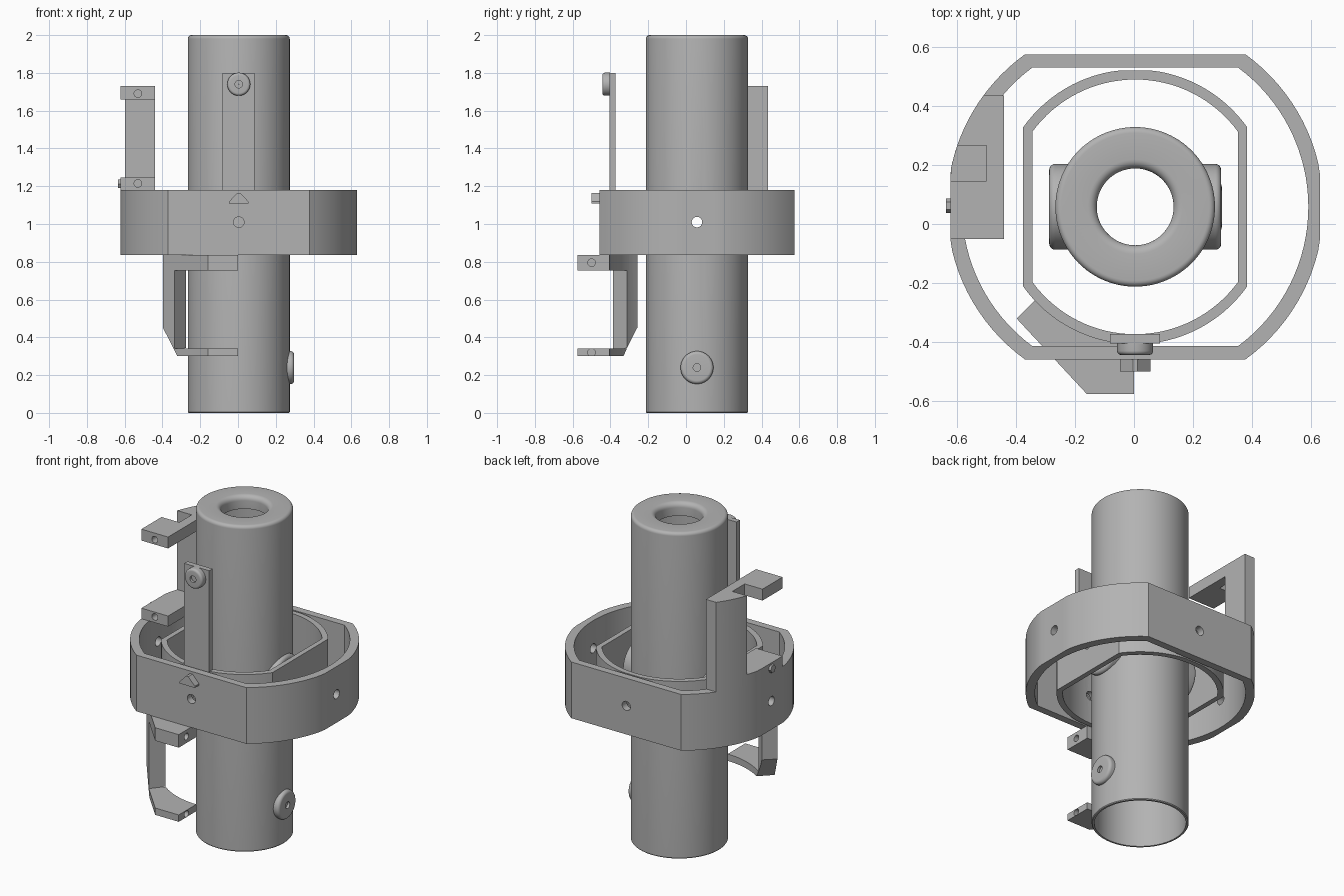
import bpy, bmesh, math
from mathutils import Vector, Matrix

if "Cube" in bpy.data.objects:
    bpy.data.objects.remove(bpy.data.objects["Cube"])

CX, CY, PZ = 0.004, 0.058, 1.01      # tube axis and pivot height
grey = bpy.data.materials.new("grey_metal")
grey.diffuse_color = (0.45, 0.45, 0.45, 1)
grey.use_nodes = True
grey.node_tree.nodes["Principled BSDF"].inputs["Base Color"].default_value = grey.diffuse_color
AXES = {"z": Matrix.Identity(3),
        "x": Matrix(((0, 0, 1), (1, 0, 0), (0, 1, 0))),
        "y": Matrix(((1, 0, 0), (0, 0, -1), (0, 1, 0)))}   # points to the front


def finish(name, bm, loc=(0, 0, 0), axis="z"):
    bmesh.ops.transform(bm, matrix=Matrix.Translation(loc) @ AXES[axis].to_4x4(), verts=bm.verts)
    bmesh.ops.recalc_face_normals(bm, faces=bm.faces)
    me = bpy.data.meshes.new(name)
    bm.to_mesh(me)
    bm.free()
    me.materials.append(grey)
    ob = bpy.data.objects.new(name, me)
    bpy.context.collection.objects.link(ob)
    return ob


def prism(name, pts, h0, h1, loc=(0, 0, 0), axis="z"):
    bm = bmesh.new()
    face = bm.faces.new([bm.verts.new((x, y, h0)) for x, y in pts])
    ext = bmesh.ops.extrude_face_region(bm, geom=[face])["geom"]
    bmesh.ops.translate(bm, vec=(0, 0, h1 - h0), verts=[v for v in ext if isinstance(v, bmesh.types.BMVert)])
    return finish(name, bm, loc, axis)


def lathe(name, prof, loc, axis="z", n=64):
    """Closed (radius, height) profile turned about an axis."""
    bm = bmesh.new()
    rows = [[bm.verts.new((r * math.cos(2 * math.pi * i / n), r * math.sin(2 * math.pi * i / n), h))
             for i in range(n)] for r, h in prof]
    for a, b in zip(rows, rows[1:] + rows[:1]):
        for i in range(n):
            j = (i + 1) % n
            bm.faces.new((a[i], a[j], b[j], b[i]))
    return finish(name, bm, loc, axis)


def fillet(r, h, rad, a0, a1, n=6):
    return [(r + rad * math.cos(math.radians(a0 + (a1 - a0) * i / n)),
             h + rad * math.sin(math.radians(a0 + (a1 - a0) * i / n))) for i in range(n + 1)]


def rod(loc, axis, r, length):
    pts = [(r * math.cos(math.pi * i / 12), r * math.sin(math.pi * i / 12)) for i in range(24)]
    return prism("cutter", pts, -length / 2, length / 2, loc, axis)


def cut(ob, *cutters):
    for c in cutters:
        m = ob.modifiers.new("cut", "BOOLEAN")
        m.operation, m.solver, m.object = "DIFFERENCE", "EXACT", c
        bpy.context.view_layer.objects.active = ob
        bpy.ops.object.modifier_apply(modifier=m.name)
        bpy.data.objects.remove(c, do_unlink=True)


def join(name, obs):
    """Fuse touching solids into one part."""
    base = obs[0]
    for o in obs[1:]:
        m = base.modifiers.new("fuse", "BOOLEAN")
        m.operation, m.solver, m.object = "UNION", "EXACT", o
        bpy.context.view_layer.objects.active = base
        bpy.ops.object.modifier_apply(modifier=m.name)
        bpy.data.objects.remove(o, do_unlink=True)
    base.name = name
    return base


def flat_circle(r, flat, tip, turn=False, n=32):
    """Circle with two flats; its far tips are trimmed as well."""
    t = math.asin(flat / r)
    pts = []
    for base in (0, math.pi):
        for i in range(n + 1):
            a = base - t + 2 * t * i / n
            pts.append((max(-tip, min(tip, r * math.cos(a))), r * math.sin(a)))
    return [(-y, x) for x, y in pts] if turn else pts


def band(name, outer, inner, z0, z1):
    bm = bmesh.new()
    rows = [[bm.verts.new((x, y, z)) for x, y in p]
            for p, z in ((outer, z0), (outer, z1), (inner, z1), (inner, z0))]
    n = len(outer)
    for a, b in zip(rows, rows[1:] + rows[:1]):
        for i in range(n):
            j = (i + 1) % n
            bm.faces.new((a[i], a[j], b[j], b[i]))
    return finish(name, bm, (CX, CY, 0))


# Hollow tube with a rounded, pierced cap
prof = [(0.255, 0), (0.266, 0), (0.27, 0.005)]
prof += fillet(0.25, 1.98, 0.02, 0, 90) + fillet(0.16, 1.97, 0.03, 90, 180)
prof += [(0.13, 1.92), (0.255, 1.92)]
tube = lathe("tube", prof, (CX, CY, 0), n=96)
cut(tube, rod((CX, CY, PZ), "x", 0.028, 1))

# Pivot bosses on both sides of the tube
for side, name in ((1, "right_pivot_boss"), (-1, "left_pivot_boss")):
    p = [(0.028, 0.2), (0.145, 0.2)] + fillet(0.125, 0.271, 0.02, 0, 90) + [(0.028, 0.291)]
    boss = lathe(name, [(r, side * h) for r, h in p], (CX, CY, PZ), "x")
    cut(boss, rod((CX, CY, PZ), "z", 0.262, 1))

# Gimbal rings with cross-drilled pivot holes
outer = band("outer_ring", flat_circle(0.637, 0.516, 0.625), flat_circle(0.586, 0.471, 0.586), 0.835, 1.18)
inner = band("inner_ring", flat_circle(0.465, 0.379, 0.461, True),
             flat_circle(0.431, 0.348, 0.431, True), 0.835, 1.18)
for ring in (outer, inner):
    cut(ring, rod((CX, CY, PZ), "x", 0.028, 2), rod((CX, CY, PZ), "y", 0.028, 2))

# Upright plate on the inner ring
prism("front_plate", [(-0.082, -0.405), (0.088, -0.405), (0.088, -0.373), (-0.082, -0.373)], 1.17, 1.80)


# Round buttons: one on the plate, one low on the tube
def button(name, r, base, h, rad, loc, axis):
    p = [(0.02, base), (r, base)] + fillet(r - rad, h - rad, rad, 0, 90) + [(0.02, h), (0.02, h - 0.015)]
    lathe(name, p + [(0.001, h - 0.015), (0.001, base)], loc, axis)


button("plate_button", 0.061, 0, 0.04, 0.014, (CX, -0.403, 1.74), "y")
button("tube_button", 0.087, 0.255, 0.293, 0.018, (CX, CY, 0.24), "x")

# Pointer on the outer ring front
prism("pointer", [(-0.052, 1.108), (0.052, 1.108), (0.052, 1.118), (0.008, 1.165), (-0.008, 1.165),
                  (-0.052, 1.118)], 0, 0.042, (CX, -0.457, 0), "y")


# Upper bracket following the outer ring
def ring_edge(y0, y1, n=14):
    ys = [y0 + (y1 - y0) * i / n for i in range(n + 1)]
    return [(CX - min(0.625, math.sqrt(0.637 ** 2 - (y - CY) ** 2)), y) for y in ys]


XI = -0.44
full = [(XI, -0.05), (XI, 0.435)] + ring_edge(0.435, -0.05)
notched = ([(XI, -0.05), (XI, 0.435)] + ring_edge(0.435, 0.265)
           + [(-0.5, 0.265), (-0.5, 0.145)] + ring_edge(0.145, -0.05))
post = [(XI, 0.265), (XI, 0.435)] + ring_edge(0.435, 0.265)
upper = join("upper_bracket", [prism("post", post, 1.18, 1.73), prism("foot", full, 1.18, 1.245),
                               prism("arm", notched, 1.66, 1.73)])
cut(upper, *[rod((-0.53, -0.05, z), "y", 0.02, 0.16) for z in (1.69, 1.215)])

# Small hex screw in the upper bracket foot
prism("bracket_screw", [(0.025 * math.cos(math.pi * i / 3), 0.025 * math.sin(math.pi * i / 3))
                        for i in range(6)], -0.636, -0.615, (0, 0.062, 1.213), "x")


# Lower bracket following the inner ring
def arc(x0, x1, n=14):
    xs = [x0 + (x1 - x0) * i / n for i in range(n + 1)]
    return [(x, CY - math.sqrt(0.463 ** 2 - (x - CX) ** 2)) for x in xs]


tab = [(-0.16, -0.575), (-0.397, -0.32)] + arc(-0.335, 0) + [(0, -0.575)]
post = [(-0.335, -0.387), (-0.397, -0.32)] + arc(-0.335, -0.275, 4)
lower = join("lower_bracket", [prism("post", post, 0.30, 0.835), prism("arm", tab, 0.755, 0.835),
                               prism("foot", tab, 0.30, 0.342)])
cut(lower, *[rod((0, -0.5, z), "x", 0.02, 0.16) for z in (0.795, 0.32)])

# Slanted trim at the bottom outer end of the lower bracket
bm = bmesh.new()
bm.from_mesh(lower.data)
d = Vector((-0.7, 0.714, 0)).normalized()
slope = (d * 0.16 - Vector((0, 0, 0.12))).normalized()
res = bmesh.ops.bisect_plane(bm, geom=bm.verts[:] + bm.edges[:] + bm.faces[:], clear_outer=True,
                             plane_co=(-0.397, -0.32, 0.45), plane_no=slope)
bmesh.ops.holes_fill(bm, edges=[e for e in bm.edges if e.is_boundary])
bmesh.ops.recalc_face_normals(bm, faces=bm.faces)
bm.to_mesh(lower.data)
bm.free()

# Smooth shading with sharp edges kept
for ob in bpy.data.objects:
    ob.select_set(True)
    bpy.context.view_layer.objects.active = ob
bpy.ops.object.shade_smooth_by_angle(angle=math.radians(30))
